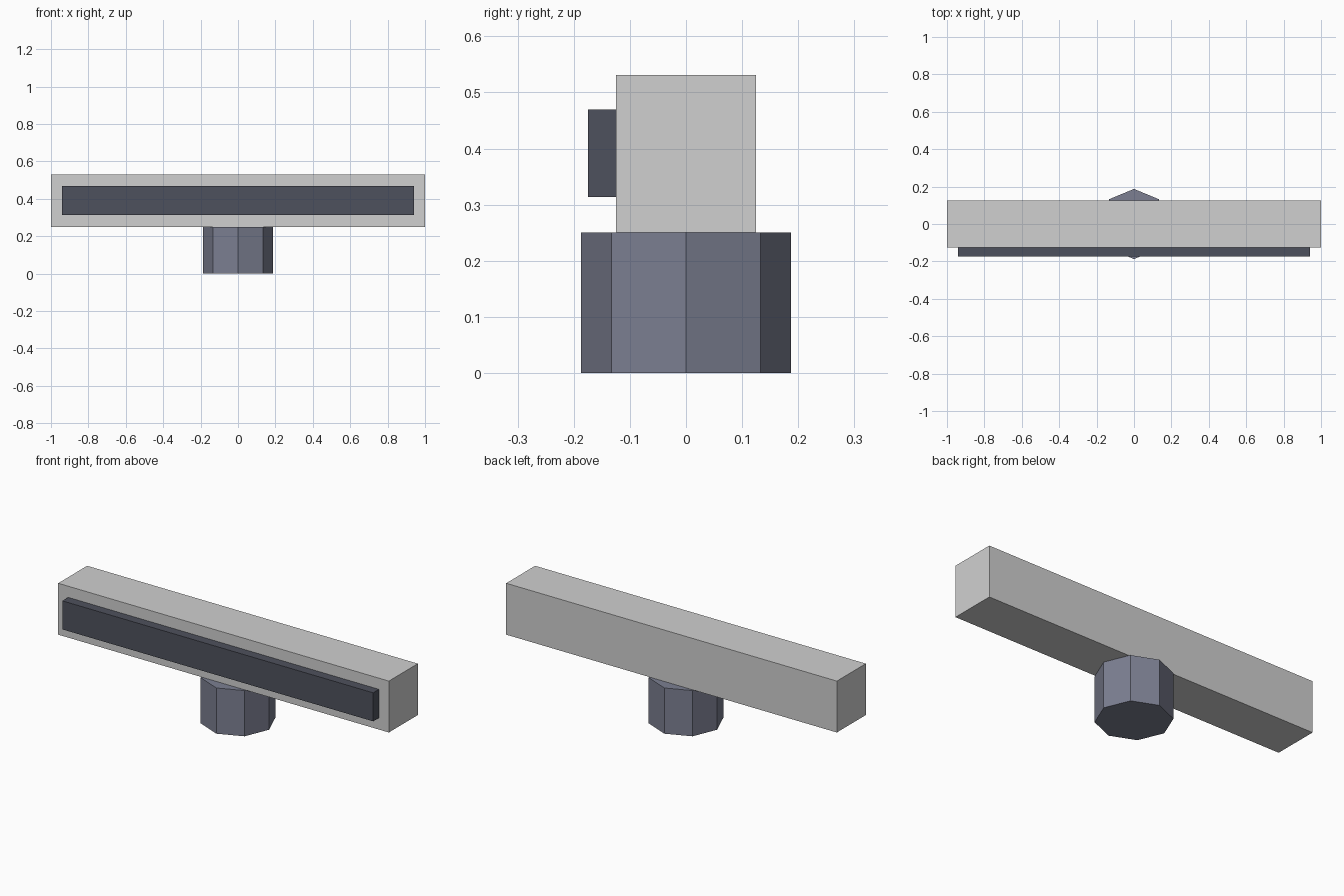
import bpy

if "Cube" in bpy.data.objects:
    bpy.data.objects.remove(bpy.data.objects["Cube"])


def material(name, rgb):
    m = bpy.data.materials.new(name)
    m.diffuse_color = (*rgb, 1.0)
    m.use_nodes = True
    m.node_tree.nodes["Principled BSDF"].inputs["Base Color"].default_value = m.diffuse_color
    return m


light_grey = material("light grey", (0.63, 0.63, 0.63))
blue_grey = material("blue grey", (0.20, 0.212, 0.283))
dark_slate = material("dark slate", (0.076, 0.083, 0.109))


def box(name, lo, hi, mat):
    """Axis-aligned box between two corners."""
    centre = [(a + b) / 2 for a, b in zip(lo, hi)]
    bpy.ops.mesh.primitive_cube_add(size=1, location=centre)
    ob = bpy.context.object
    ob.name = name
    ob.scale = [b - a for a, b in zip(lo, hi)]
    bpy.ops.object.transform_apply(location=False, rotation=False, scale=True)
    ob.data.materials.append(mat)
    return ob


# Octagonal foot, corners on the x and y axes
bpy.ops.mesh.primitive_cylinder_add(vertices=8, radius=0.1875, depth=0.25,
                                    location=(0, 0, 0.125))
foot = bpy.context.object
foot.name = "foot"
foot.data.materials.append(blue_grey)

# Long bar housing and the raised panel on its front
box("bar", (-1, -0.125, 0.25), (1, 0.125, 0.531), light_grey)
box("front_panel", (-0.94, -0.175, 0.314), (0.94, -0.125, 0.47), dark_slate)
